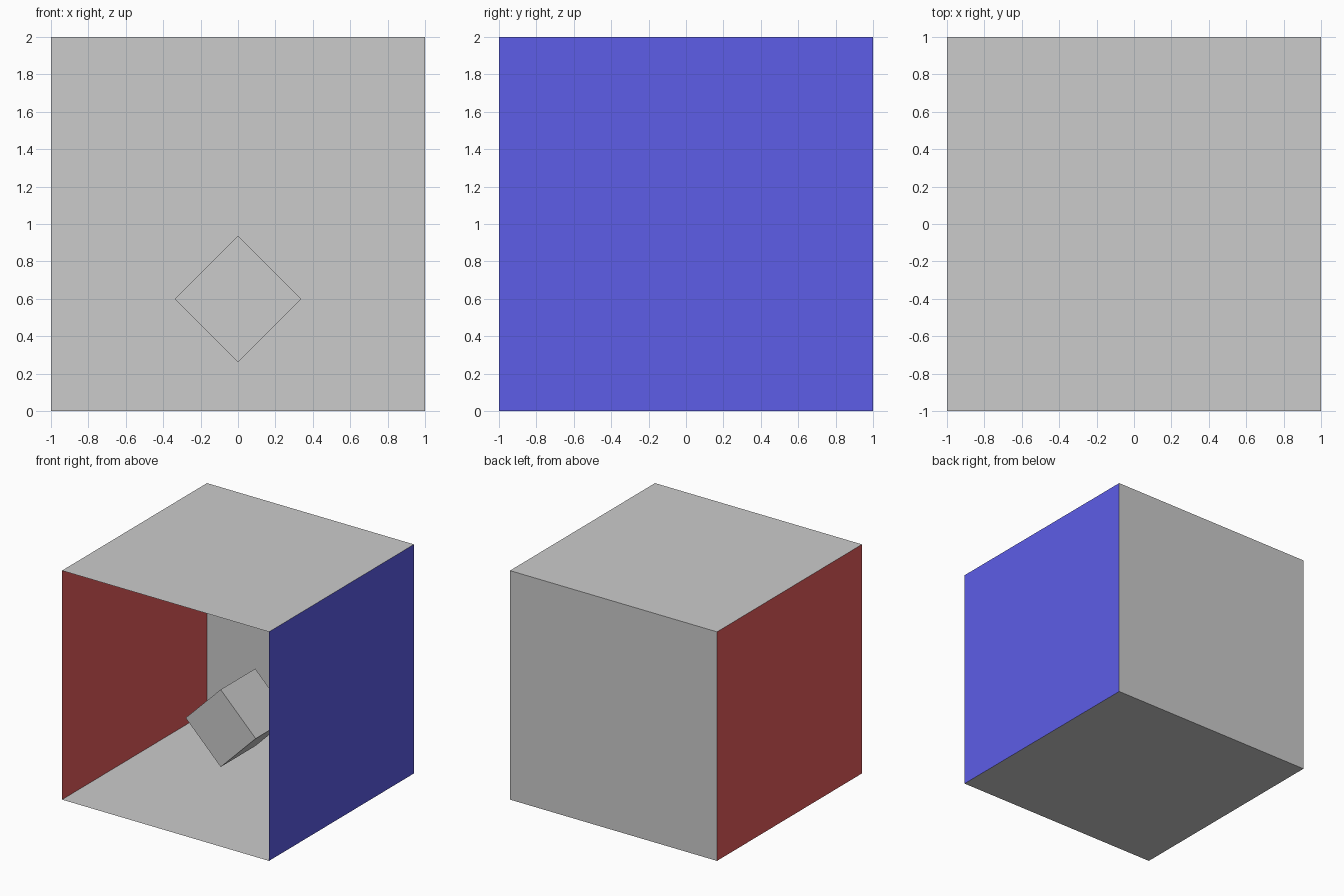
import bpy
from math import pi

if "Cube" in bpy.data.objects:
    bpy.data.objects.remove(bpy.data.objects["Cube"])


def colour(name, rgb):
    mat = bpy.data.materials.new(name)
    mat.diffuse_color = (*rgb, 1.0)
    mat.use_nodes = True
    mat.node_tree.nodes["Principled BSDF"].inputs["Base Color"].default_value = mat.diffuse_color
    return mat


def panel(name, location, rotation, mat=None):
    # Single-sided 2 x 2 sheet, facing the inside of the room
    bpy.ops.mesh.primitive_plane_add(size=2, location=location, rotation=rotation)
    obj = bpy.context.object
    obj.name = name
    if mat:
        obj.data.materials.append(mat)
    return obj


red = colour("red", (0.8, 0.11, 0.11))
blue = colour("blue", (0.11, 0.11, 0.8))

# Room open at the front
panel("floor", (0, 0, 0), (0, 0, 0))
panel("ceiling", (0, 0, 2), (pi, 0, 0))
panel("back_wall", (0, 1, 1), (pi / 2, 0, 0))
panel("left_wall", (-1, 0, 1), (0, pi / 2, 0), red)
panel("right_wall", (1, 0, 1), (0, -pi / 2, 0), blue)

# Floating cube standing on its edge
bpy.ops.mesh.primitive_cube_add(size=0.478, location=(0, 0, 0.6), rotation=(0, pi / 4, 0))
bpy.context.object.name = "tilted_cube"
